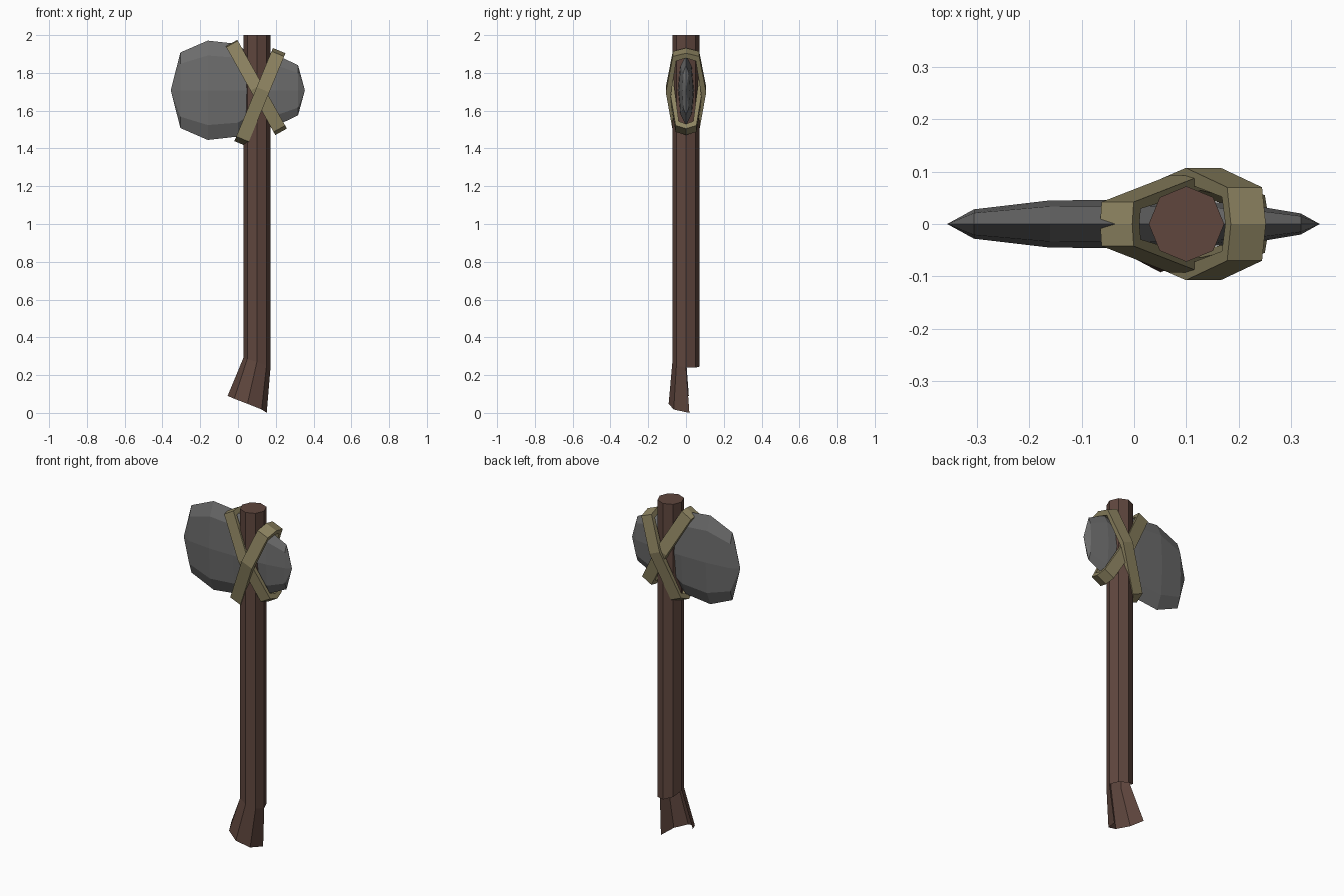
import bpy, bmesh
from math import cos, sin, radians
from mathutils import Vector

if "Cube" in bpy.data.objects:
    bpy.data.objects.remove(bpy.data.objects["Cube"])


def material(name, color):
    mat = bpy.data.materials.new(name)
    mat.diffuse_color = (*color, 1)
    mat.use_nodes = True
    mat.node_tree.nodes["Principled BSDF"].inputs["Base Color"].default_value = mat.diffuse_color
    return mat


def make_object(name, bm, mat, fix_normals=True):
    if fix_normals:
        bmesh.ops.recalc_face_normals(bm, faces=bm.faces[:])
    mesh = bpy.data.meshes.new(name)
    bm.to_mesh(mesh)
    bm.free()
    mesh.materials.append(mat)
    obj = bpy.data.objects.new(name, mesh)
    bpy.context.collection.objects.link(obj)
    return obj


def bridge(bm, a, b, closed=True):
    n = len(a)
    for i in range(n if closed else n - 1):
        j = (i + 1) % n
        bm.faces.new((a[i], a[j], b[j], b[i]))


wood = material("wood", (0.115, 0.062, 0.048))
stone = material("stone", (0.15, 0.15, 0.15))
hide = material("hide", (0.27, 0.23, 0.12))

# Handle: octagonal shaft with an open half flare at the foot
bm = bmesh.new()
circle = [(0.1 + 0.072 * cos(radians(45 * i)), 0.072 * sin(radians(45 * i))) for i in range(8)]
cut_z = [0.24, 0.24, 0.245, 0.265, 0.29, 0.285, 0.27, 0.25]
top = [bm.verts.new((x, y, 2)) for x, y in circle]
low = [bm.verts.new((x, y, z)) for (x, y), z in zip(circle, cut_z)]
bridge(bm, low, top)
bm.faces.new(top)
foot = [bm.verts.new(p) for p in ((-0.055, 0.015, 0.09), (-0.02, -0.055, 0.075),
                                  (0.05, -0.092, 0.048), (0.125, -0.065, 0.018),
                                  (0.152, 0.018, 0.0))]
bridge(bm, foot, low[4:] + low[:1], closed=False)
make_object("handle", bm, wood, fix_normals=False)

# Stone head: lens-shaped sections (x, half height, half thickness), waisted at the handle
bm = bmesh.new()
MID = 1.708
stations = [(-0.305, 0.2, 0.028), (-0.16, 0.263, 0.045), (0.0, 0.245, 0.046),
            (0.1, 0.15, 0.045), (0.21, 0.185, 0.038), (0.318, 0.132, 0.02)]
section = [(0, 1), (0.75, 0.7), (1, 0), (0.75, -0.7), (0, -1), (-0.75, -0.7), (-1, 0), (-0.75, 0.7)]
rings = [[bm.verts.new((x, y * t, MID + z * h)) for y, z in section] for x, h, t in stations]
for a, b in zip(rings, rings[1:]):
    bridge(bm, a, b)
for ring, x in ((rings[0], -0.356), (rings[-1], 0.354)):
    tip = bm.verts.new((x, 0, MID))
    for i in range(8):
        bm.faces.new((ring[i], ring[(i + 1) % 8], tip))
make_object("stone_head", bm, stone)


# Bindings: flat bands looped diagonally around head and handle
def strap(name, top_end, bottom_end, half_path, width, thick):
    a, b = Vector((top_end[0], 0, top_end[1])), Vector((bottom_end[0], 0, bottom_end[1]))
    centre, half = (a + b) / 2, (a - b).length / 2
    along = (a - b).normalized()
    side = Vector((along.z, 0, -along.x)) * width / 2
    path = half_path + [(u, -y) for u, y in reversed(half_path[1:-1])]
    ymax = max(y for u, y in half_path)
    bm = bmesh.new()
    loops = []
    for su, sy, s in ((1, 1, 1), (1, 1, -1),
                      (1 - thick / half, 1 - thick / ymax, -1),
                      (1 - thick / half, 1 - thick / ymax, 1)):
        loops.append([bm.verts.new(centre + along * (u * half * su) + Vector((0, y * sy, 0)) + side * s)
                      for u, y in path])
    for i in range(4):
        bridge(bm, loops[i], loops[(i + 1) % 4])
    make_object(name, bm, hide)


strap("outer_strap", (0.218, 1.918), (0.014, 1.425),
      [(1, 0), (0.93, 0.07), (0.16, 0.107), (-0.9, 0.06), (-1, 0)], 0.072, 0.028)
strap("inner_strap", (-0.034, 1.958), (0.228, 1.488),
      [(1, 0), (0.98, 0.042), (0.0, 0.092), (-0.93, 0.055), (-1, 0)], 0.07, 0.028)
